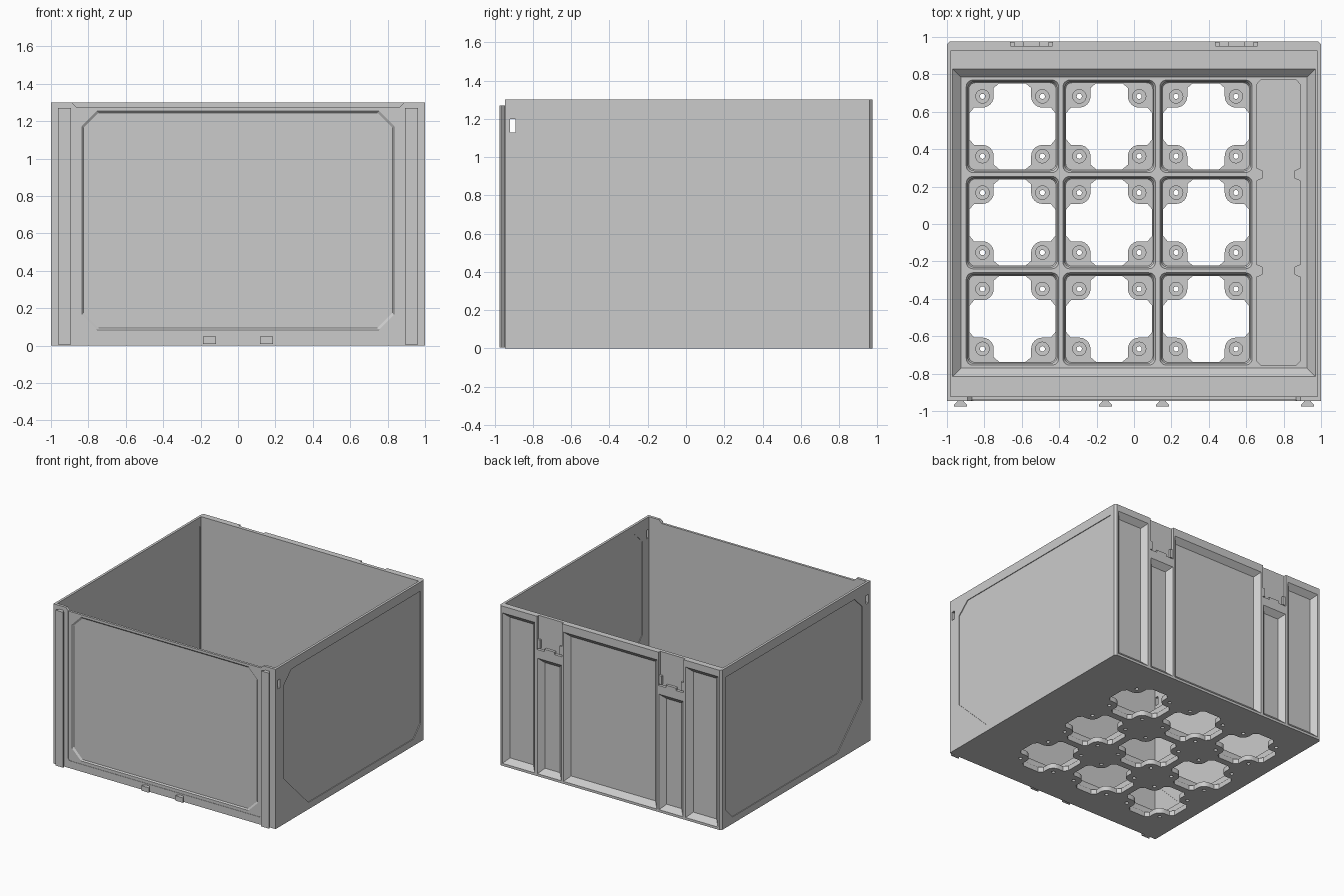
import bpy, bmesh, math

if "Cube" in bpy.data.objects:
    bpy.data.objects.remove(bpy.data.objects["Cube"])

YF, YB, H = -0.945, 0.975, 1.30      # body front, body back, height
Y_TAB, Z_GRID, Z_LEDGE = 0.04, 0.10, 0.145


def loft(name, solids):
    """One mesh from several solids, each a list of equal-length 3D rings."""
    bm = bmesh.new()
    for rings in solids:
        vs = [[bm.verts.new(p) for p in r] for r in rings]
        n = len(vs[0])
        bm.faces.new(vs[0])
        bm.faces.new(vs[-1])
        for a, b in zip(vs, vs[1:]):
            for i in range(n):
                j = (i + 1) % n
                bm.faces.new((a[i], a[j], b[j], b[i]))
    bmesh.ops.recalc_face_normals(bm, faces=bm.faces[:])
    me = bpy.data.meshes.new(name)
    bm.to_mesh(me)
    bm.free()
    ob = bpy.data.objects.new(name, me)
    bpy.context.collection.objects.link(ob)
    return ob


def xy(pts, z): return [(a, b, z) for a, b in pts]
def xz(pts, y): return [(a, y, b) for a, b in pts]
def yz(pts, x): return [(x, a, b) for a, b in pts]


def rect(a0, a1, b0, b1, inset=0.0):
    a0, a1, b0, b1 = a0 + inset, a1 - inset, b0 + inset, b1 - inset
    return [(a0, b0), (a1, b0), (a1, b1), (a0, b1)]


def rounded(cx, cy, hx, hy, r, seg=6):
    pts = []
    for k, (sx, sy) in enumerate([(1, 1), (-1, 1), (-1, -1), (1, -1)]):
        for i in range(seg + 1):
            t = math.radians(90 * k + 90 * i / seg)
            pts.append((cx + sx * (hx - r) + r * math.cos(t),
                        cy + sy * (hy - r) + r * math.sin(t)))
    return pts


def circle(cx, cy, r, n=20):
    return [(cx + r * math.cos(2 * math.pi * i / n), cy + r * math.sin(2 * math.pi * i / n)) for i in range(n)]


def cut(target, name, solids):
    c = loft(name, solids)
    c.hide_render = True
    m = target.modifiers.new(name, 'BOOLEAN')
    m.operation, m.solver, m.object = 'DIFFERENCE', 'EXACT', c
    bpy.context.view_layer.update()
    me = bpy.data.meshes.new_from_object(target.evaluated_get(bpy.context.evaluated_depsgraph_get()))
    target.modifiers.clear()
    target.data = me
    bpy.data.objects.remove(c)


# Solid outer block with small vertical chamfers at the back
c = 0.015
body = loft("bin_body", [[xy([(-1, YF), (1, YF), (1, YB - c), (1 - c, YB), (-1 + c, YB), (-1, YB - c)], z)
                          for z in (0, H)]])

# Main cavity, then the sloped hopper down to the grid
cut(body, "cavity", [[xy(rect(-0.98, 0.98, YF + 0.022, 0.925), z) for z in (Z_LEDGE, 2)]])
s = 0.005
cut(body, "hopper", [[xy(rect(-0.925, 0.925, -0.77, 0.785), Z_GRID),
                      xy(rect(-0.97, 0.97, -0.815, 0.83), Z_LEDGE),
                      xy(rect(-0.97, 0.97, -0.815, 0.83), Z_LEDGE + 0.02)]])

# Nine grid cells, with cross-shaped openings and screw holes in the corner tabs
centres = [(x, y) for x in (-0.65, -0.1325, 0.385) for y in (0.5225, 0.0075, -0.5075)]
cells, holes, screws = [], [], []
for cx, cy in centres:
    cells.append([xy(rounded(cx, cy, h, h, 0.035), z)
                  for h, z in ((0.233, Y_TAB), (0.238, 0.05), (0.238, 0.082), (0.247, Z_GRID), (0.2495, 0.105))])
    quarter = [(0.23, 0.07), (0.205, 0.1)]
    quarter += [(0.16 - 0.06 * math.sin(t), 0.16 - 0.06 * math.cos(t))
                for t in (math.radians(15 * i) for i in range(7))]
    quarter += [(0.1, 0.205), (0.07, 0.23)]
    outline = []
    for k in range(4):
        co, si = round(math.cos(k * math.pi / 2)), round(math.sin(k * math.pi / 2))
        outline += [(cx + a * co - b * si, cy + a * si + b * co) for a, b in quarter]
    holes.append([xy(outline, z) for z in (-0.1, 0.06)])
    for sx in (-0.16, 0.16):
        for sy in (-0.16, 0.16):
            px, py = cx + sx, cy + sy
            screws.append([xy(circle(px, py, r), z) for r, z in
                           ((0.014, -0.05), (0.014, 0.02), (0.036, 0.0201), (0.036, 0.06))])
cut(body, "grid_cells", cells)
cut(body, "floor_openings", holes)
cut(body, "screw_holes", screws)

# Long side tray with two pinched necks
half = [(0.095, -0.755), (0.1175, -0.73), (0.1175, -0.285), (0.085, -0.27), (0.085, -0.23), (0.1175, -0.215),
        (0.1175, 0.23), (0.085, 0.245), (0.085, 0.285), (0.1175, 0.30), (0.1175, 0.745), (0.095, 0.77)]
tray = [(0.7725 + a, b) for a, b in half] + [(0.7725 - a, b) for a, b in reversed(half)]
cut(body, "side_tray", [[xy(tray, z) for z in (Y_TAB, 0.12)]])

# Lowered front edge between the corner posts
cut(body, "front_edge_notch", [[xz([(-0.865, 1.275), (0.865, 1.275), (0.90, 1.31), (-0.90, 1.31)], y)
                                for y in (-1.1, -0.85)]])

# Front panel: shallow frame step and chamfered inner recess
cut(body, "front_frame", [[xz(rounded(0, 0.71, 0.868, 0.65, 0.02, 3), y) for y in (-1, YF + 0.003)]])
k = 0.08


def octagon(i):
    x, z0, z1 = 0.835 - i, 0.085 + i, 1.255 - i
    return [(-x + k, z0), (x - k, z0), (x, z0 + k), (x, z1 - k), (x - k, z1), (-x + k, z1), (-x, z1 - k), (-x, z0 + k)]


cut(body, "front_recess", [[xz(octagon(0), -1), xz(octagon(0), YF + 0.003), xz(octagon(0.01), YF + 0.012)]])

# Side panels: shallow recess outside and inside, plus a small slot near the front
side = [(-0.84, 0.37), (-0.52, 0.055), (0.83, 0.055), (0.92, 0.15), (0.92, 1.225), (-0.74, 1.225), (-0.84, 1.13)]
inner = [(-0.84, 0.37), (-0.67, 0.2), (0.91, 0.2), (0.91, 1.225), (-0.74, 1.225), (-0.84, 1.13)]
cut(body, "side_recess", [[yz(side, sg * x) for x in (0.994, 1.1)] for sg in (-1, 1)])
cut(body, "inner_side_recess", [[yz(inner, sg * x) for x in (0.95, 0.984)] for sg in (-1, 1)])
cut(body, "side_slots", [[yz(rect(-0.92, -0.89, 1.13, 1.20), sg * x) for x in (0.9, 1.1)] for sg in (-1, 1)])

# Back wall: tapered pockets between upright ribs
d = 0.04
pockets = [(-0.42, 0.42, 1.235)]
for lo, hi, top in ((0.68, 0.97, 1.245), (0.44, 0.655, 0.96)):
    pockets += [(lo, hi, top), (-hi, -lo, top)]
cut(body, "back_pockets", [[xz(rect(a, b, 0.02, t, d), YB - d), xz(rect(a, b, 0.02, t), YB),
                            xz(rect(a, b, 0.02, t, -s), YB + s)] for a, b, t in pockets])

# Back latch recesses, open at the top
cut(body, "latch_recesses", [[xz(rect(sg * 0.5475 - 0.112, sg * 0.5475 + 0.112, 1.03, 1.4), y)
                              for y in (YB - 0.022, 1.1)] for sg in (-1, 1)])

# Latch lips and side nubs inside the recesses
for sg, tag in ((-1, "left"), (1, "right")):
    x = sg * 0.5475
    loft("latch_lip_" + tag, [[xz(rect(x - 0.045, x + 0.045, 1.025, 1.05), y) for y in (YB - 0.03, YB)]])
    loft("latch_nubs_" + tag, [[xz(rect(x + o - 0.012, x + o + 0.012, 1.04, 1.11), y) for y in (YB - 0.03, YB - 0.005)]
                               for o in (-0.1, 0.1)])


# Dovetail rails at the front corners and short dovetail hooks at the foot
def dovetail(name, x, z0, z1):
    prof = [(x - 0.018, YF + 0.005), (x + 0.018, YF + 0.005), (x + 0.018, YF - 0.004), (x + 0.035, YF - 0.022),
            (x + 0.035, YF - 0.03), (x - 0.035, YF - 0.03), (x - 0.035, YF - 0.022), (x - 0.018, YF - 0.004)]
    loft(name, [[xy(prof, z0), xy(prof, z1)]])


for sg, tag in ((-1, "left"), (1, "right")):
    dovetail("front_rail_" + tag, sg * 0.927, 0.005, 1.27)
    dovetail("foot_hook_" + tag, sg * 0.153, 0.008, 0.048)

# Keep hard edges, smooth only the rounded cell corners
bpy.ops.object.select_all(action='DESELECT')
body.select_set(True)
bpy.context.view_layer.objects.active = body
bpy.ops.object.shade_smooth_by_angle(angle=math.radians(25))
